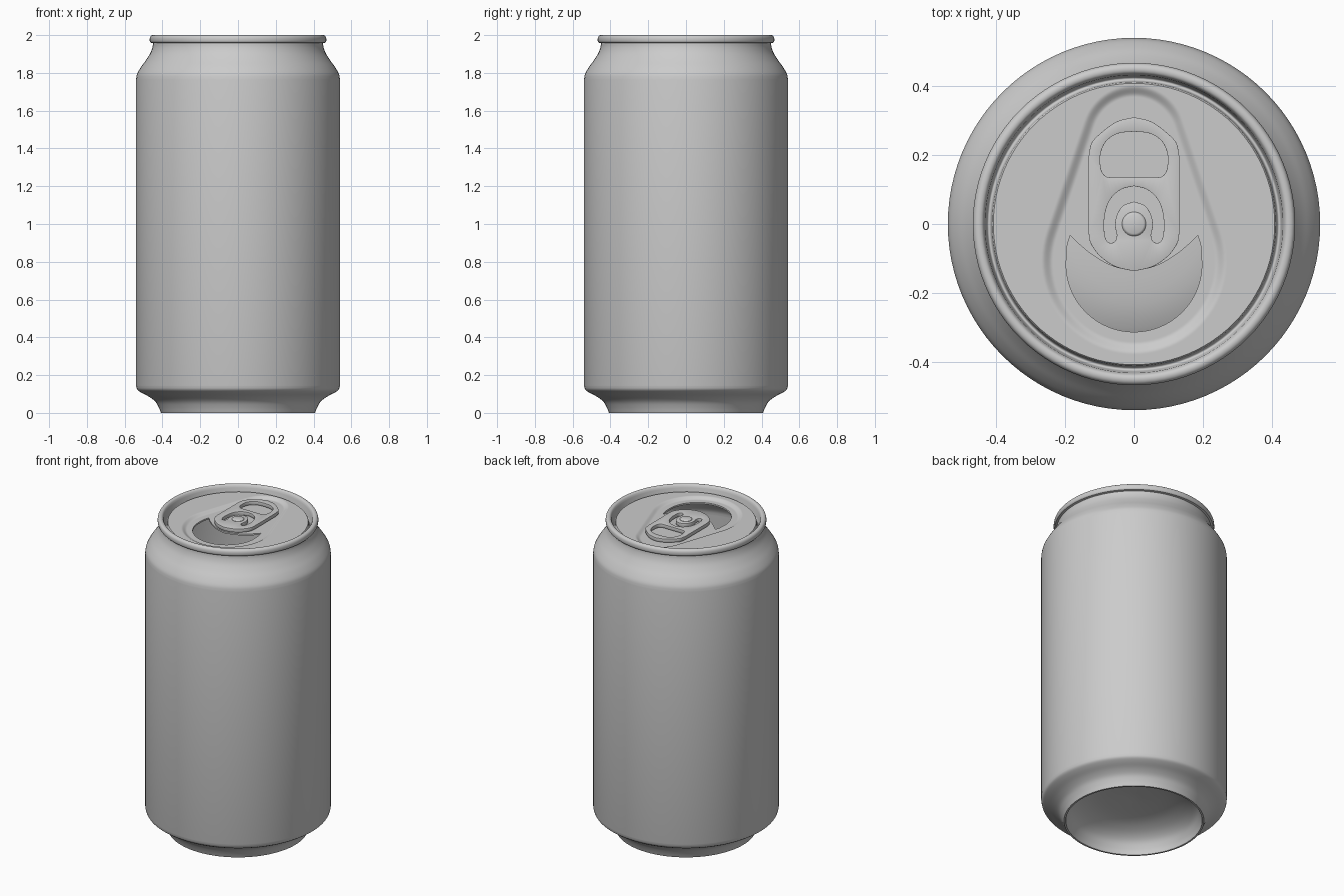
import bpy, bmesh, math
from mathutils import Vector

if "Cube" in bpy.data.objects:
    bpy.data.objects.remove(bpy.data.objects["Cube"])

SEG = 96
PANEL_Z, WELL_Z = 1.967, 1.953


def smooth(pts, n=6):
    """Catmull-Rom curve through 2D points."""
    p = [Vector(q) for q in pts]
    p = [2 * p[0] - p[1]] + p + [2 * p[-1] - p[-2]]
    out = []
    for a, b, c, d in zip(p, p[1:], p[2:], p[3:]):
        for i in range(n):
            t = i / n
            out.append(0.5 * (2 * b + (c - a) * t + (2 * a - 5 * b + 4 * c - d) * t * t
                              + (3 * b - a - 3 * c + d) * t ** 3))
    return [(v.x, v.y) for v in out] + [tuple(pts[-1])]


def mirrored(half):
    """Right half, top to bottom on x = 0, to a full counter-clockwise loop."""
    full = list(half) + [(-x, y) for x, y in reversed(half[1:-1])]
    return full[::-1]


def circle(r, n=SEG):
    return [(r * math.cos(math.tau * i / n), r * math.sin(math.tau * i / n)) for i in range(n)]


def row(bm, pts, z):
    return [bm.verts.new((x, y, z)) for x, y in pts]


def bridge(bm, a, b):
    n = len(a)
    for i in range(n):
        j = (i + 1) % n
        bm.faces.new((a[i], a[j], b[j], b[i]))


def fill(bm, *loops):
    """Fill the first loop, leaving the others as holes."""
    edges = []
    for lp in loops:
        for a, b in zip(lp, lp[1:] + lp[:1]):
            edges.append(bm.edges.get((a, b)) or bm.edges.new((a, b)))
    res = bmesh.ops.triangle_fill(bm, edges=edges, use_beauty=True, use_dissolve=False,
                                  normal=(0, 0, 1))
    return [g for g in res["geom"] if isinstance(g, bmesh.types.BMFace)]


def finish(bm, name, angle=35):
    me = bpy.data.meshes.new(name)
    bm.to_mesh(me)
    bm.free()
    ob = bpy.data.objects.new(name, me)
    bpy.context.collection.objects.link(ob)
    bpy.ops.object.select_all(action='DESELECT')
    ob.select_set(True)
    bpy.context.view_layer.objects.active = ob
    bpy.ops.object.shade_smooth_by_angle(angle=math.radians(angle))
    return ob


def lathe(name, profile, n=SEG):
    bm = bmesh.new()
    rows = [row(bm, circle(r, n), z) for r, z in profile]
    for a, b in zip(rows, rows[1:]):
        bridge(bm, a, b)
    bmesh.ops.remove_doubles(bm, verts=bm.verts, dist=1e-5)
    return finish(bm, name)


# Can body: domed underside, base taper, wall, neck, rolled rim, countersink
dome = smooth([(0, .16), (.2, .145), (.3, .118), (.36, .08), (.387, .035), (.397, 0)], 4)
base = smooth([(.408, 0), (.42, .03), (.438, .06), (.47, .085), (.51, .106), (.533, .123), (.54, .145)], 4)
neck = smooth([(.54, 1.765), (.534, 1.795), (.513, 1.832), (.487, 1.868), (.464, 1.905),
               (.453, 1.935), (.45, 1.957)], 4)
rim = smooth([(.462, 1.96), (.467, 1.968), (.467, 1.985), (.461, 1.996), (.45, 2.0),
              (.439, 1.996), (.432, 1.982)], 3)
sink = smooth([(.428, 1.94), (.424, 1.931), (.418, 1.931), (.414, 1.94), (.412, 1.96), (.408, PANEL_Z)], 3)
lathe("can_body", dome + base + neck + rim + sink)


# Lid panel: flat disc with a teardrop well and a mouth opening
def teardrop(inset):
    r1, r2, y1, y2 = .152 - inset, .268 - inset, .25, -.108
    a = math.asin((r2 - r1) / (y1 - y2))
    pts = []
    for r, y, s, e, n in ((r1, y1, a, math.pi - a, 28), (r2, y2, math.pi - a, math.tau + a, 48)):
        for i in range(n + 1):
            t = s + (e - s) * i / n
            pts.append((r * math.cos(t), y + r * math.sin(t)))
    return pts


upper = smooth([(0, -.137), (.06, -.123), (.11, -.097), (.152, -.065), (.185, -.033)])
side = smooth([(.185, -.033), (.194, -.065), (.197, -.117)])
arc = [(.197 * math.cos(t), -.117 - .196 * math.sin(t))
       for t in (math.pi / 2 * i / 20 for i in range(1, 20))]
mouth = mirrored(upper + side[1:] + arc + [(0, -.313)])

bm = bmesh.new()
disc = row(bm, circle(.408), PANEL_Z)
steps = 8
rings = []
for i in range(steps + 1):
    t = i / steps
    rings.append(row(bm, teardrop(.032 * t), PANEL_Z + (WELL_Z - PANEL_Z) * t * t * (3 - 2 * t)))
first = row(bm, teardrop(-.003), PANEL_Z)
last = row(bm, teardrop(.035), WELL_Z)
rings = [first] + rings + [last]
for a, b in zip(rings, rings[1:]):
    bridge(bm, a, b)
hole = row(bm, mouth, WELL_Z)
lip = row(bm, mouth, WELL_Z - .01)
bridge(bm, hole, lip)
fill(bm, disc, first)
fill(bm, last, hole)
finish(bm, "lid_panel")

# Pull tab: outline with finger hole and curved slot round the rivet
outline = mirrored(smooth([(0, .31), (.05, .297), (.095, .265), (.123, .235), (.132, .195)])
                   + smooth([(.132, -.025), (.126, -.055), (.1, -.092), (.055, -.123), (0, -.137)]))
finger = mirrored(smooth([(0, .268), (.045, .263), (.08, .241), (.097, .205), (.097, .165),
                          (.087, .142), (.065, .135), (0, .135)], 4))
slot = mirrored(smooth([(0, .11), (.038, .1), (.07, .07), (.085, .025), (.086, -.025), (.078, -.05),
                        (.064, -.055), (.053, -.047), (.05, -.03), (.055, -.005), (.05, .025),
                        (.032, .053), (0, .065)], 4))
bm = bmesh.new()
faces = fill(bm, *[row(bm, p, WELL_Z + .006) for p in (outline, finger, slot)])
ext = bmesh.ops.extrude_face_region(bm, geom=faces, use_keep_orig=True)
bmesh.ops.translate(bm, verts=[g for g in ext["geom"] if isinstance(g, bmesh.types.BMVert)],
                    vec=(0, 0, .022))
bmesh.ops.recalc_face_normals(bm, faces=bm.faces)
sharp = [e for e in bm.edges if len(e.link_faces) == 2 and e.calc_face_angle(0) > 1.2]
bmesh.ops.bevel(bm, geom=sharp, offset=.002, segments=2, profile=.5, affect='EDGES', clamp_overlap=True)
finish(bm, "pull_tab")

# Rivet holding the tab
lathe("rivet", [(.035, WELL_Z), (.035, 1.983), (.032, 1.987), (.028, 1.989), (0, 1.989)], 32)
